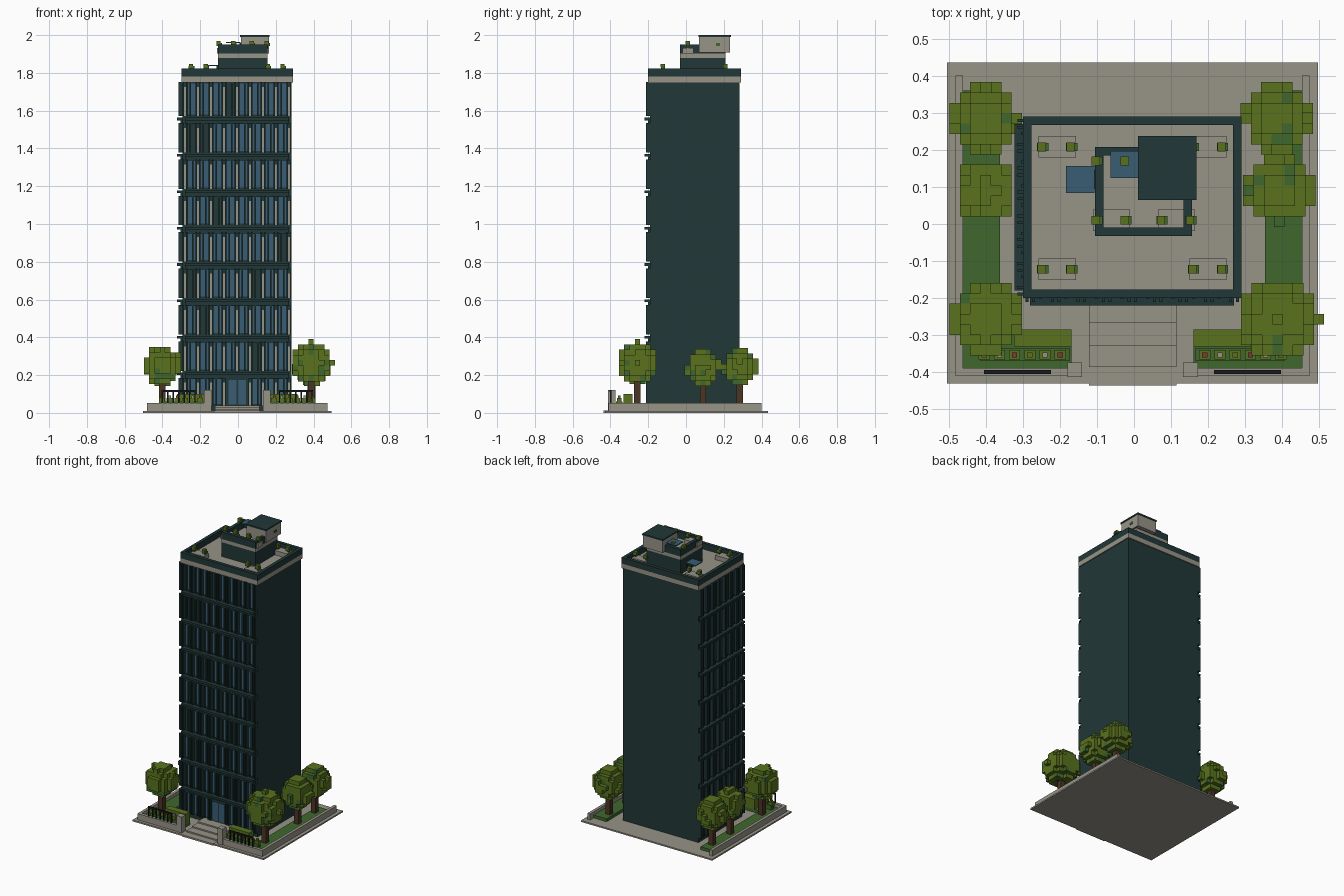
import bpy
import bmesh
import random
from mathutils import Vector

random.seed(4)
if "Cube" in bpy.data.objects:
    bpy.data.objects.remove(bpy.data.objects["Cube"], do_unlink=True)


def material(name, colour):
    mat = bpy.data.materials.new(name)
    mat.use_nodes = True
    mat.diffuse_color = (*colour, 1)
    mat.node_tree.nodes["Principled BSDF"].inputs["Base Color"].default_value = (*colour, 1)
    return mat


DARK = material("dark teal cladding", (.015, .038, .038))
STONE = material("warm grey stone", (.31, .295, .245))
GLASS = material("blue glass", (.04, .11, .17))
LEAF = material("light leaf green", (.1, .17, .013))
GRASS = material("grass green", (.05, .135, .026))
BARK = material("brown bark", (.07, .035, .018))
BLOOM = material("red flower", (.2, .04, .04))
RAIL = material("black metal", (.008, .01, .012))
PALETTE = [DARK, STONE, GLASS, LEAF, GRASS, BARK, BLOOM, RAIL]
CX = -.004  # symmetry line of the plot


class Part:
    """Collects boxes into one flat-shaded mesh object."""

    def __init__(self, name):
        self.name, self.bm, self.used = name, bmesh.new(), []

    def slot(self, mat):
        if mat not in self.used:
            self.used.append(mat)
        return self.used.index(mat)

    def box(self, mat, xs, ys, zs):
        low = Vector(min(p) for p in (xs, ys, zs))
        high = Vector(max(p) for p in (xs, ys, zs))
        verts = bmesh.ops.create_cube(self.bm, size=1)["verts"]
        for v in verts:
            v.co = (low + high) / 2 + v.co * (high - low)
        for face in {f for v in verts for f in v.link_faces}:
            face.material_index = self.slot(mat)

    def block(self, mat, x, y, z, width, depth, height):
        self.box(mat, (x - width / 2, x + width / 2),
                 (y - depth / 2, y + depth / 2), (z, z + height))

    def ring(self, mat, xs, ys, zs, t):
        """Four walls of thickness t around a rectangle."""
        (xa, xb), (ya, yb) = xs, ys
        self.box(mat, xs, (ya, ya + t), zs)
        self.box(mat, xs, (yb - t, yb), zs)
        self.box(mat, (xa, xa + t), (ya + t, yb - t), zs)
        self.box(mat, (xb - t, xb), (ya + t, yb - t), zs)

    def finish(self):
        mesh = bpy.data.meshes.new(self.name)
        self.bm.to_mesh(mesh)
        self.bm.free()
        for mat in self.used:
            mesh.materials.append(mat)
        bpy.context.collection.objects.link(bpy.data.objects.new(self.name, mesh))


# Tower body with its stone band, roof floor and parapet
TOWER_X, TOWER_Y = (-.3, .29), (-.2, .29)
WALL_X, WALL_Y = (-.293, .283), (-.19, .283)
part = Part("tower_body")
part.box(DARK, WALL_X, WALL_Y, (.01, 1.75))
part.finish()
part = Part("roof_terrace")
part.box(STONE, TOWER_X, TOWER_Y, (1.75, 1.782))
part.ring(DARK, TOWER_X, TOWER_Y, (1.782, 1.823), .023)
part.finish()

# Glazed facades on the front and on the -x side
PITCH, FIRST_LEDGE, FLOORS = .1926, .215, 9


def facade(name, place, start, end, bays, entrance):
    part = Part(name)
    bay = (end - start) / bays

    def add(mat, u, half, d, zs):
        part.box(mat, *place((u - half, u + half), (0, d)), zs)

    middle, half_span = (start + end) / 2, (end - start) / 2
    for floor in range(FLOORS):
        ledge = FIRST_LEDGE + PITCH * floor
        bottom = ledge - PITCH + .008 if floor else .04
        top = ledge - .035 if floor < FLOORS - 1 else 1.745
        if floor < FLOORS - 1:
            add(DARK, middle, half_span, .012, (top, ledge))
            add(DARK, middle, half_span, .03, (ledge - .014, ledge))
        for i in range(bays + 1):
            # paired fins with a stone strip between them
            u = start + bay * i
            if entrance and floor == 0 and abs(u - CX) < bay / 2:
                continue
            add(STONE, u, .005, .006, (bottom, top - .02))
            for side in (-1, 1):
                add(DARK, u + side * .009, .004, .021, (bottom, top + .006))
        for i in range(bays):
            # window pane and its mullion; a few rooms stay dark
            u = start + bay * (i + .5)
            if random.random() > .12:
                add(GLASS, u, bay / 2 - .014, .004, (bottom + .008, top))
            add(DARK, u + bay * random.choice((-.1, .1)), .004, .012, (bottom, top))
    if entrance:
        # double entrance door
        add(DARK, CX, .062, .014, (.04, .19))
        for side in (-1, 1):
            add(GLASS, CX + side * .025, .021, .018, (.045, .175))
    part.finish()


facade("front_facade", lambda u, d: (u, [WALL_Y[0] - k for k in d]), -.28, .27, 8, True)
facade("side_facade", lambda u, d: ([WALL_X[0] - k for k in d], u), -.18, .27, 7, False)

# Penthouse and stair house above the terrace
PENT_X, PENT_Y = (-.105, .156), (-.032, .208)
part = Part("penthouse")
part.box(DARK, PENT_X, PENT_Y, (1.78, 1.88))
part.box(STONE, PENT_X, PENT_Y, (1.88, 1.903))
part.ring(DARK, PENT_X, PENT_Y, (1.903, 1.95), .023)
part.finish()
part = Part("stair_house")
part.box(STONE, (.015, .164), (.07, .234), (1.907, 1.99))
part.box(DARK, (.011, .168), (.065, .238), (1.99, 2))
part.finish()

# Glass awnings with a door below, on the west walls
part = Part("door_awnings")
for wall, y, floor in ((PENT_X[0], .12, 1.782), (.015, .16, 1.903)):
    part.block(DARK, wall - .004, y, floor, .008, .05, .055)
    part.block(GLASS, wall - .04, y, floor + .055, .076, .073, .006)
part.finish()

# Roof planters with small shrubs
part = Part("roof_planters")
for floor, centres, rows in ((1.782, (-.207, .2), (.208, -.122)),
                             (1.903, (-.061, .115), (.17, .01))):
    for x in centres:
        for y in rows:
            if floor < 1.9 or y < .1:
                part.block(STONE, x, y, floor, .1, .058, .03)
            for side in (-1, 1):
                px = x + side * .039
                part.block(BARK, px, y, floor + .03, .008, .008, .015)
                part.block(GRASS, px, y, floor + .04, .03, .022, .014)
                part.block(LEAF, px - .003, y, floor + .05, .022, .024, .016)
part.finish()

# Paved plot and entrance steps
part = Part("paved_plot")
part.box(STONE, (CX - .5, CX + .5), (-.43, .435), (0, .01))
part.finish()
part = Part("entrance_steps")
for step, front in enumerate((-.436, -.386, -.329, -.267)):
    part.box(STONE, (CX - .118, CX + .118), (front, -.19), (0, .012 + .009 * step))
part.finish()


def voxel_tree(name, x, y, z, radius, height):
    """Trunk and a rounded crown of cubes, hidden cubes left out."""
    part = Part(name)
    part.block(BARK, x, y, .01, .034, .034, z - .01)
    part.block(BARK, x + .012, y, z - radius * .9, .05, .018, .02)
    size = .028
    n = int(radius / size) + 1
    cells = set()
    for i in range(-n, n + 1):
        for j in range(-n, n + 1):
            for k in range(-n, n + 1):
                offset = Vector((i, j, k * radius / height)) * size
                if offset.length < radius * random.uniform(.93, 1.04):
                    cells.add((i, j, k))
    for i, j, k in sorted(cells):
        beside = [(i + 1, j, k), (i - 1, j, k), (i, j + 1, k),
                  (i, j - 1, k), (i, j, k + 1), (i, j, k - 1)]
        if not cells.issuperset(beside):
            dark = random.random() < (.45 if k < -1 else .08)
            part.block(GRASS if dark else LEAF, x + i * size, y + j * size,
                       z + (k - .5) * size, size, size, size)
    part.finish()


for name, x, y, z, radius, height in (
        ("left_back_tree", -.4, .285, .245, .092, .1),
        ("left_middle_tree", -.4, .09, .24, .08, .095),
        ("left_front_tree", -.4, -.257, .25, .1, .1),
        ("right_back_tree", .385, .285, .245, .092, .1),
        ("right_middle_tree", .392, .09, .24, .092, .1),
        ("right_front_tree", .387, -.257, .265, .11, .11)):
    voxel_tree(name, x, y, z, radius, height)

# Mirrored garden on both sides of the steps
for side, label in ((-1, "right"), (1, "left")):
    def across(a, b):
        return CX + side * a, CX + side * b

    part = Part(label + "_garden_wall")
    part.box(STONE, across(.457, .477), (-.41, .4), (.01, .052))
    part.box(STONE, across(.15, .457), (-.41, -.388), (.01, .052))
    part.block(STONE, CX + side * .156, -.393, .01, .04, .04, .11)
    part.finish()

    part = Part(label + "_lawn")
    part.box(GRASS, across(.358, .457), (-.388, .36), (.01, .03))
    part.box(GRASS, across(.165, .358), (-.388, -.284), (.01, .03))
    part.finish()

    part = Part(label + "_hedge")
    part.box(LEAF, across(.165, .32), (-.33, -.284), (.03, .1))
    part.finish()

    # flower bed with alternating blooms
    part = Part(label + "_flower_bed")
    part.box(GRASS, across(.17, .41), (-.37, -.335), (.03, .06))
    for i in range(6):
        x = CX + side * (.195 + i * .041)
        part.block(LEAF, x, -.353, .05, .03, .025, .03)
        part.block((BLOOM, STONE, LEAF)[i % 3], x, -.353, .08, .014, .014, .012)
    part.finish()

    # railing on the front wall
    part = Part(label + "_railing")
    part.box(RAIL, across(.22, .4), (-.404, -.394), (.11, .12))
    for i in range(7):
        part.block(RAIL, CX + side * (.224 + i * .0287), -.399, .05, .007, .007, .065)
    part.finish()
